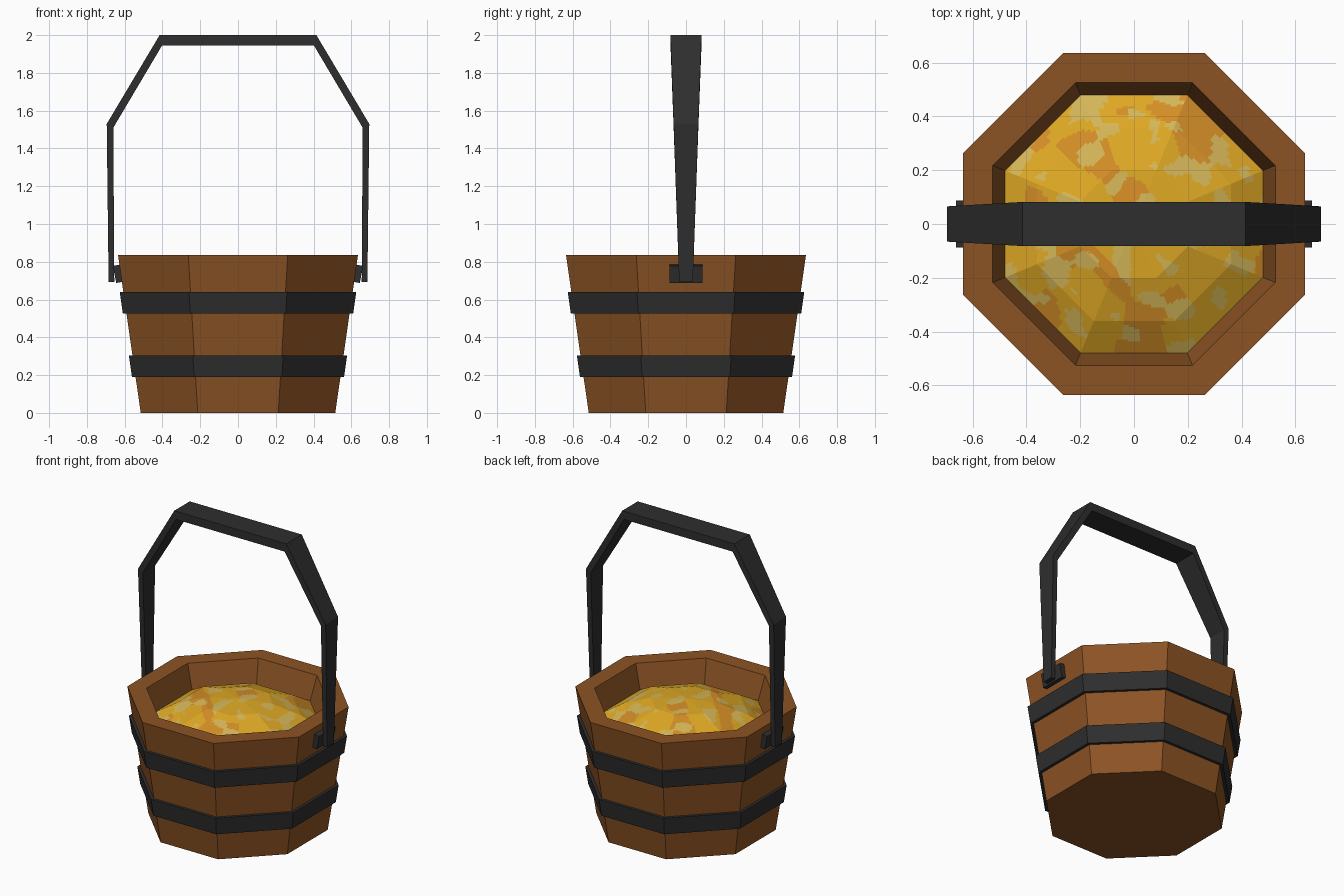
import bpy, bmesh, math
from mathutils import Vector, noise

if "Cube" in bpy.data.objects:
    bpy.data.objects.remove(bpy.data.objects["Cube"])


def material(name, srgb):
    m = bpy.data.materials.new(name)
    lin = [((c / 255 + 0.055) / 1.055) ** 2.4 for c in srgb]
    m.diffuse_color = (*lin, 1)
    m.use_nodes = True
    m.node_tree.nodes["Principled BSDF"].inputs["Base Color"].default_value = m.diffuse_color
    return m


WOOD = material("brown wood", (140, 83, 36))
IRON = material("dark iron", (46, 46, 46))
GOLD = material("gold", (222, 168, 36))
ORANGE = material("orange", (212, 142, 38))
PALE = material("pale yellow", (212, 182, 88))


def finish(bm, name, mats):
    bmesh.ops.recalc_face_normals(bm, faces=bm.faces)
    me = bpy.data.meshes.new(name)
    bm.to_mesh(me)
    bm.free()
    for m in mats:
        me.materials.append(m)
    ob = bpy.data.objects.new(name, me)
    bpy.context.collection.objects.link(ob)
    return ob


def octagon(bm, apothem, z):
    r = apothem / math.cos(math.pi / 8)
    return [bm.verts.new((r * math.cos((i + .5) * math.pi / 4),
                          r * math.sin((i + .5) * math.pi / 4), z)) for i in range(8)]


def loft(bm, rings):
    for a, b in zip(rings, rings[1:]):
        for i in range(len(a)):
            j = (i + 1) % len(a)
            bm.faces.new((a[i], a[j], b[j], b[i]))


# Wooden tub: outside wall, rim, inside wall, inner floor
bm = bmesh.new()
rings = [octagon(bm, a, z) for a, z in
         [(.515, 0), (.635, .835), (.525, .835), (.457, .6)]]
loft(bm, rings)
bm.faces.new(rings[0])
bm.faces.new(rings[-1])
finish(bm, "tub", [WOOD])


# Iron hoops following the taper of the wall
def wall(z):
    return .515 + .12 * z / .835


for name, z0, z1 in [("lower_hoop", .19, .305), ("upper_hoop", .525, .64)]:
    bm = bmesh.new()
    r = [octagon(bm, wall(z) + d, z) for z, d in
         [(z0, -.01), (z0, .019), (z1, .019), (z1, -.01)]]
    loft(bm, r + r[:1])
    finish(bm, name, [IRON])

# Heaped filling: faceted mound, finely cut so blotches can be coloured
bm = bmesh.new()
rings = [octagon(bm, a, z) for a, z in [(.482, .675), (.36, .75), (.2, .808)]]
loft(bm, rings)
top = bm.verts.new((0, 0, .826))
for i in range(8):
    bm.faces.new((rings[-1][i], rings[-1][(i + 1) % 8], top))
bmesh.ops.subdivide_edges(bm, edges=bm.edges[:], cuts=15, use_grid_fill=True)
for f in bm.faces:
    c = f.calc_center_median()
    if noise.noise(c * 11 + Vector((3, 7, 1))) > .2:
        f.material_index = 2
    elif noise.noise(c * 5 + Vector((9, 2, 5))) > .17:
        f.material_index = 1
finish(bm, "filling", [GOLD, ORANGE, PALE])

# Handle: bent strap, wider towards the top
outer = [(-.685, .692), (-.695, 1.53), (-.415, 2), (.415, 2), (.695, 1.53), (.685, .692)]
inner = [(-.655, .692), (-.66, 1.51), (-.402, 1.945), (.402, 1.945), (.66, 1.51), (.655, .692)]
bm = bmesh.new()
sections = []
for (xo, zo), (xi, zi) in zip(outer, inner):
    w = .036 + .046 * (zo - .692) / 1.308
    sections.append([bm.verts.new(p) for p in
                     [(xo, -w, zo), (xo, w, zo), (xi, w, zi), (xi, -w, zi)]])
loft(bm, sections)
bm.faces.new(sections[0])
bm.faces.new(sections[-1])
finish(bm, "handle", [IRON])

# Tilted mounting plates between tub and handle
for name, s in [("left_bracket", -1), ("right_bracket", 1)]:
    bm = bmesh.new()
    ends = [[bm.verts.new((s * x, y, z)) for x, z in
             [(.6, .695), (.645, .688), (.662, .778), (.615, .787)]] for y in (-.088, .088)]
    loft(bm, ends)
    bm.faces.new(ends[0])
    bm.faces.new(ends[1])
    finish(bm, name, [IRON])
